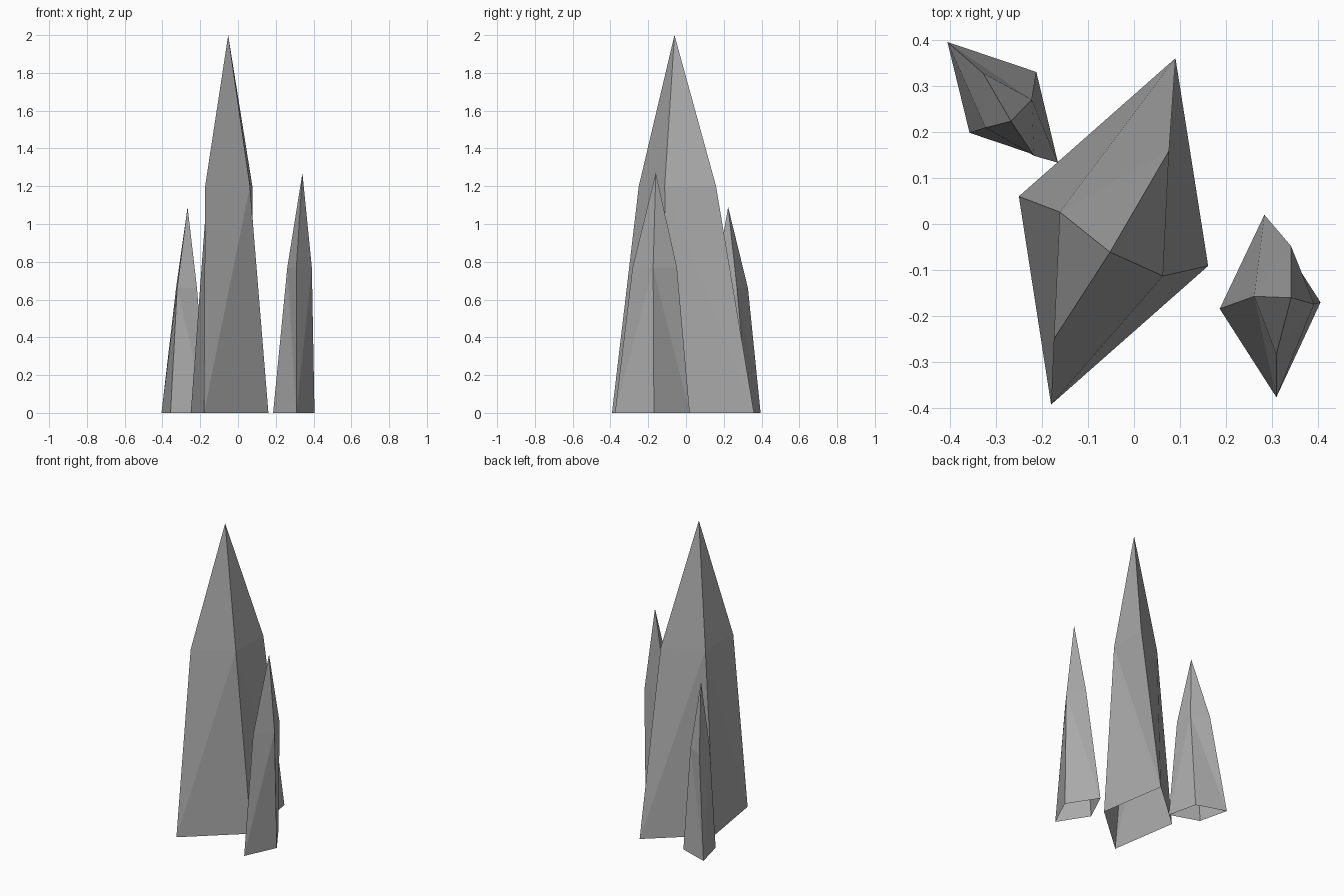
import bpy
import bmesh

cube = bpy.data.objects.get("Cube")
if cube:
    bpy.data.objects.remove(cube, do_unlink=True)

# Single stone colour
GREY = (0.40, 0.40, 0.40, 1.0)
stone = bpy.data.materials.new("grey_stone")
stone.use_nodes = True
stone.diffuse_color = GREY
shader = stone.node_tree.nodes["Principled BSDF"]
shader.inputs["Base Color"].default_value = GREY
shader.inputs["Roughness"].default_value = 0.8


def crystal(name, base, shoulder, shoulder_z, tip):
    """Four-sided shard: open base ring, shoulder ring and a pointed tip."""
    bm = bmesh.new()
    low = [bm.verts.new((x, y, 0)) for x, y in base]
    mid = [bm.verts.new((x, y, shoulder_z)) for x, y in shoulder]
    top = bm.verts.new(tip)
    for i in range(4):
        j = (i + 1) % 4
        # The facet creases always start from the even base corners
        if i % 2 == 0:
            bm.faces.new((low[i], low[j], mid[j]))
            bm.faces.new((low[i], mid[j], mid[i]))
        else:
            bm.faces.new((low[i], low[j], mid[i]))
            bm.faces.new((low[j], mid[j], mid[i]))
        bm.faces.new((mid[i], mid[j], top))
    mesh = bpy.data.meshes.new(name)
    bm.to_mesh(mesh)
    bm.free()
    mesh.materials.append(stone)
    obj = bpy.data.objects.new(name, mesh)
    bpy.context.collection.objects.link(obj)
    return obj


# Tall central shard
crystal("main_crystal",
        [(0.09, 0.36), (-0.25, 0.06), (-0.18, -0.392), (0.161, -0.091)],
        [(0.076, 0.159), (-0.161, 0.026), (-0.174, -0.25), (0.063, -0.113)],
        1.2, (-0.052, -0.061, 2.0))

# Small shard on the model's left, towards the front
crystal("left_crystal",
        [(0.283, 0.02), (0.186, -0.184), (0.309, -0.376), (0.405, -0.17)],
        [(0.341, -0.048), (0.261, -0.157), (0.309, -0.283), (0.391, -0.174)],
        0.77, (0.341, -0.16, 1.27))

# Small shard on the model's right, towards the back
crystal("right_crystal",
        [(-0.405, 0.395), (-0.357, 0.198), (-0.165, 0.133), (-0.212, 0.33)],
        [(-0.328, 0.328), (-0.322, 0.209), (-0.217, 0.148), (-0.222, 0.27)],
        0.66, (-0.267, 0.223, 1.09))
